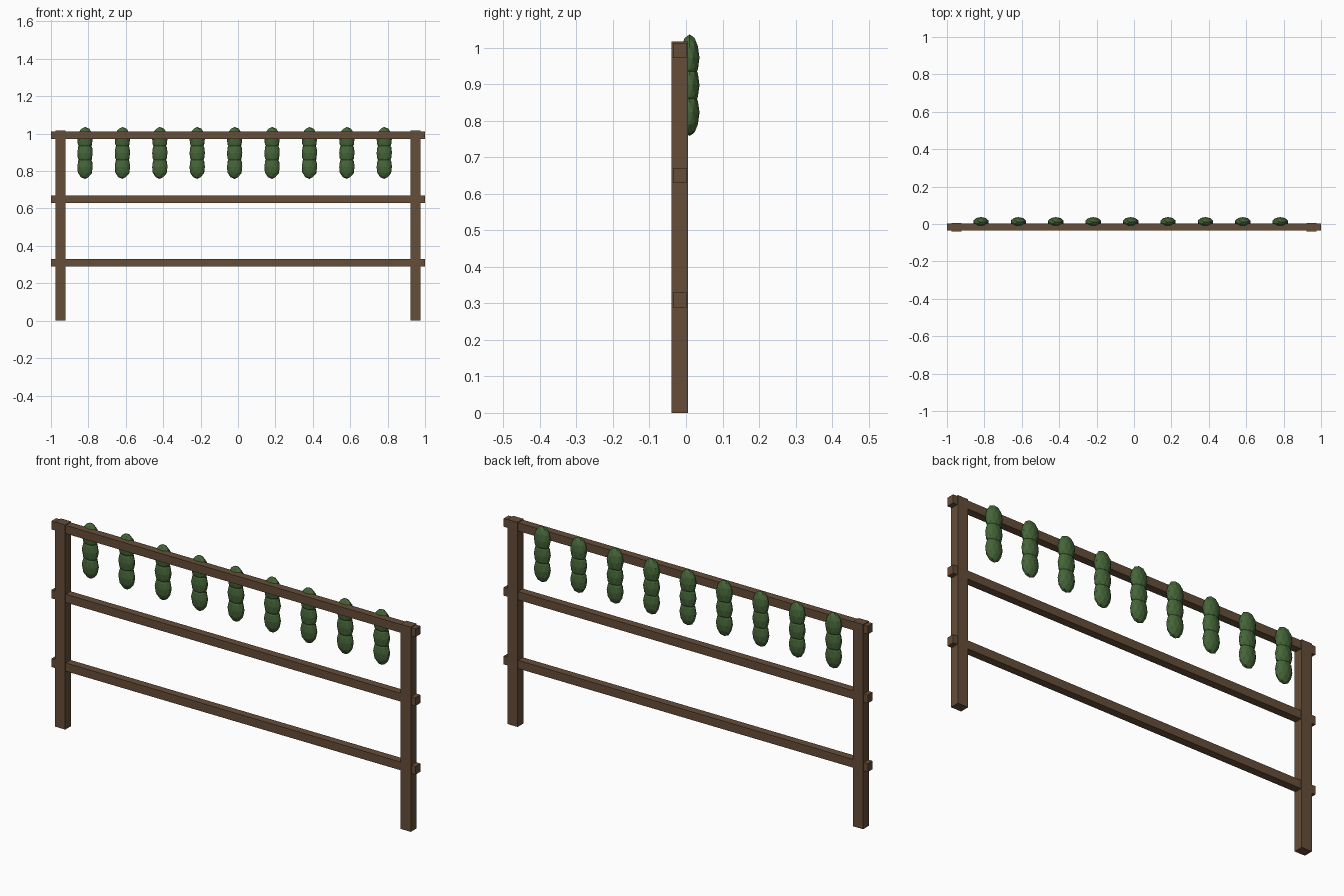
import bpy

if "Cube" in bpy.data.objects:
    bpy.data.objects.remove(bpy.data.objects["Cube"])

def material(name, rgb):
    m = bpy.data.materials.new(name)
    m.diffuse_color = (*rgb, 1)
    m.use_nodes = True
    m.node_tree.nodes["Principled BSDF"].inputs["Base Color"].default_value = m.diffuse_color
    return m

wood = material("wood", (0.13, 0.075, 0.04))
green = material("leaf_green", (0.06, 0.13, 0.04))

def finish(name, mat):
    o = bpy.context.object
    o.name = name
    o.data.materials.append(mat)
    return o

def box(name, center, size):
    bpy.ops.mesh.primitive_cube_add(size=1, location=center)
    bpy.context.object.scale = size
    return finish(name, wood)

# Two upright posts
for side, x in (("left", -0.949), ("right", 0.949)):
    box(side + "_post", (x, -0.017, 0.508), (0.056, 0.046, 1.016))

# Three long rails
for name, z in (("bottom_rail", 0.309), ("middle_rail", 0.65), ("top_rail", 0.992)):
    box(name, (0, -0.017, z), (2, 0.038, 0.041))

# Hanging foliage: three stacked faceted lobes per strand
for i in range(9):
    for j, z in enumerate((0.972, 0.897, 0.822)):
        bpy.ops.mesh.primitive_ico_sphere_add(subdivisions=2, radius=1,
                                              location=(-0.818 + 0.2 * i, 0.010, z))
        bpy.context.object.scale = (0.043, 0.027, 0.064)
        finish(f"foliage_{i + 1}_{j + 1}", green)
